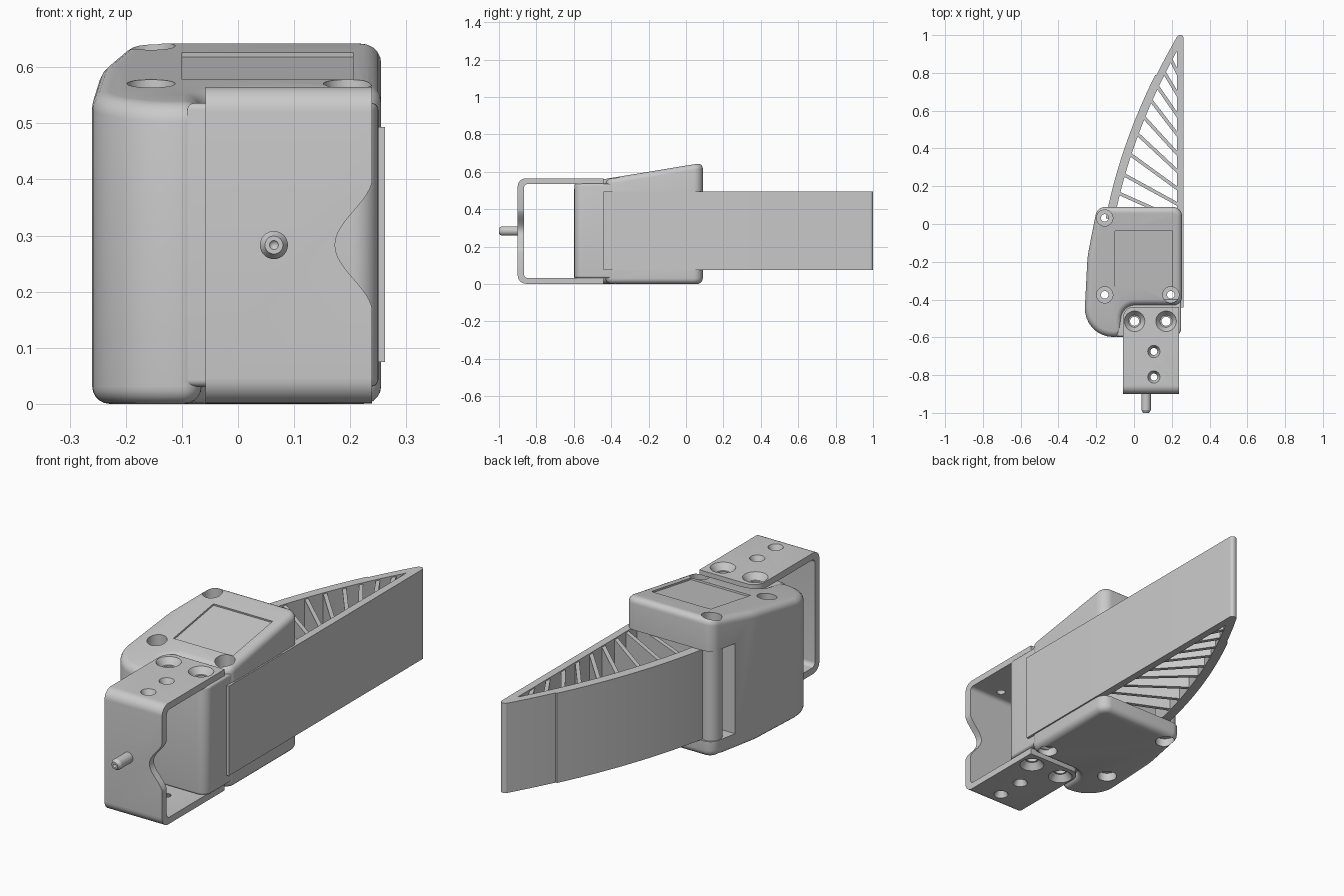
import bpy, bmesh, math
from mathutils import Vector

if "Cube" in bpy.data.objects:
    bpy.data.objects.remove(bpy.data.objects["Cube"])

grey = bpy.data.materials.new("plain grey")
grey.use_nodes = True
COLOUR = (0.59, 0.59, 0.59, 1)
grey.diffuse_color = COLOUR
grey.node_tree.nodes["Principled BSDF"].inputs["Base Color"].default_value = COLOUR


def rounded(corners, steps=8):
    """Polygon from (x, y, radius) corners, each replaced by an arc."""
    out = []
    for i, (x, y, r) in enumerate(corners):
        p = Vector((x, y))
        if not r:
            out.append(p)
            continue
        a = (Vector(corners[i - 1][:2]) - p).normalized()
        b = (Vector(corners[(i + 1) % len(corners)][:2]) - p).normalized()
        half = a.angle(b) / 2
        centre = p + (a + b).normalized() * r / math.sin(half)
        start = p + a * r / math.tan(half) - centre
        end = p + b * r / math.tan(half) - centre
        sweep = start.angle_signed(end)
        for k in range(steps + 1):
            t = -sweep * k / steps
            c, s = math.cos(t), math.sin(t)
            out.append(centre + Vector((start.x * c - start.y * s, start.x * s + start.y * c)))
    return out


def inset(pts, d):
    """Move a counter-clockwise outline inwards by d."""
    out = []
    for i, p in enumerate(pts):
        e = (p - pts[i - 1]).normalized()
        f = (pts[(i + 1) % len(pts)] - p).normalized()
        n = Vector((-e.y - f.y, e.x + f.x)).normalized()
        out.append(p + n * d / n.dot(Vector((-e.y, e.x))))
    return out


def make(name, bm):
    bmesh.ops.recalc_face_normals(bm, faces=bm.faces)
    if bm.calc_volume(signed=True) < 0:
        bmesh.ops.reverse_faces(bm, faces=bm.faces)
    mesh = bpy.data.meshes.new(name)
    bm.to_mesh(mesh)
    bm.free()
    mesh.materials.append(grey)
    obj = bpy.data.objects.new(name, mesh)
    bpy.context.collection.objects.link(obj)
    return obj


def loft(name, rings):
    """Closed solid through a stack of equal-sized point rings."""
    bm = bmesh.new()
    rows = [[bm.verts.new(p) for p in ring] for ring in rings]
    bm.faces.new(rows[0])
    bm.faces.new(rows[-1])
    for lo, hi in zip(rows, rows[1:]):
        for i in range(len(lo)):
            bm.faces.new((lo[i - 1], lo[i], hi[i], hi[i - 1]))
    return make(name, bm)


def prism(name, pts, low, high, place=lambda a, b, h: (a, b, h)):
    return loft(name, [[place(p[0], p[1], h) for p in pts] for h in (low, high)])


def pillow(name, pts, low, top, w, steps=5):
    """Upright solid with filleted bottom and top rims; top is a height rule."""
    arc = [math.pi / 2 * k / steps for k in range(steps + 1)]
    rings = []
    for t in arc:
        rings.append([(p.x, p.y, low + w * (1 - math.sin(t)))
                      for p in inset(pts, w * (1 - math.cos(t)))])
    rings.reverse()
    rings = rings[::-1] if rings[0][0][2] > rings[-1][0][2] else rings
    for t in arc:
        rings.append([(p.x, p.y, top(p) - w * (1 - math.sin(t)))
                      for p in inset(pts, w * (1 - math.cos(t)))])
    return loft(name, rings)


def box(name, x0, x1, y0, y1, z0, z1):
    return prism(name, [(x0, y0), (x1, y0), (x1, y1), (x0, y1)], z0, z1)


def cone(name, x, y, z0, z1, r0, r1):
    bm = bmesh.new()
    bmesh.ops.create_cone(bm, cap_ends=True, segments=32, radius1=r0, radius2=r1, depth=z1 - z0)
    bmesh.ops.translate(bm, verts=bm.verts, vec=(x, y, (z0 + z1) / 2))
    return make(name, bm)


def cut(obj, *cutters, operation="DIFFERENCE"):
    bpy.context.view_layer.objects.active = obj
    for c in cutters:
        mod = obj.modifiers.new("cut", "BOOLEAN")
        mod.operation, mod.object = operation, c
        # Take the first solver that keeps the body whole
        for solver in ("EXACT", "MANIFOLD"):
            mod.solver = solver
            done = obj.evaluated_get(bpy.context.evaluated_depsgraph_get())
            if len(done.data.polygons) > len(obj.data.polygons) / 2:
                bpy.ops.object.modifier_apply(modifier=mod.name)
                break
        else:
            obj.modifiers.remove(mod)
        bpy.data.objects.remove(c)


def top_height(p):
    return 0.56 + 0.165 * (p[1] + 0.44)


# Main housing with sloping top and a front corner left out for the bracket
outline = rounded([(-0.195, 0.09, 0.05), (-0.246, -0.17, 0.5), (-0.268, -0.598, 0.15),
                   (-0.065, -0.598, 0.036), (-0.065, -0.43, 0.07), (0.255, -0.43, 0.045),
                   (0.255, 0.09, 0.05)])
lower = 0.0
W = 0.031
arc = [math.pi / 2 * k / 5 for k in range(6)]


def rim(pts, height, w, sign):
    """Fillet rings running from the side wall to the flat cap."""
    return [[(p.x, p.y, height(p) + sign * w * (1 - math.sin(t)))
             for p in inset(pts, w * (1 - math.cos(t)))] for t in arc]


housing = loft("housing", rim(outline, lambda p: lower, W, 1)[::-1]
               + rim(outline, top_height, W, -1))

# Rear pocket for the blade, shallow top panel and screw holes
cut(housing, box("pocket_cutter", -0.4, 0.4, -0.045, 0.2, 0.075, 0.495))
panel = box("panel_cutter", -0.1525, 0.1525, -0.149, 0.149, -0.008, 0.05)
panel.rotation_euler.x = math.atan(0.165)
panel.location = (0.0525, -0.185, top_height((0, -0.185)))
cut(housing, panel)
for x, y in ((-0.155, 0.032), (-0.155, -0.375), (0.195, -0.375)):
    floor = top_height((x, y)) - 0.05
    cut(housing, cone("hole", x, y, floor, 0.8, 0.043, 0.043),
        cone("hole", x, y, -0.1, 0.04, 0.043, 0.043),
        cone("hole", x, y, -0.2, 0.9, 0.02, 0.02))

# Lower block held between the bracket arms
block_plan = rounded([(-0.09, -0.597, 0), (0.25, -0.597, 0.045), (0.25, -0.4, 0), (-0.09, -0.4, 0)])
block = loft("bracket_block", rim(block_plan, lambda p: 0.031, 0.012, 1)[::-1]
             + rim(block_plan, lambda p: 0.536, 0.012, -1))

# U-shaped bracket
T, B, F, R = 0.565, 0.001, -0.9, -0.44
u_shape = rounded([(R, T, 0), (F, T, 0.045), (F, B, 0.045), (R, B, 0), (R, 0.032, 0),
                   (F + 0.034, 0.032, 0.02), (F + 0.034, T - 0.031, 0.02), (R, T - 0.031, 0)])
bracket = prism("bracket", u_shape, -0.058, 0.239, lambda y, z, x: (x, y, z))
plan = rounded([(-0.1, -1, 0), (0.3, -1, 0), (0.3, R + 0.003, 0), (-0.058, R + 0.003, 0.06),
                (-0.058, -0.6, 0), (-0.1, -0.6, 0)])
cut(bracket, prism("plan_cutter", plan, -0.1, 0.7), operation="INTERSECT")

# Bell-shaped side notch in the bracket front
bell = [(0.24 - 0.067 * (0.5 + 0.5 * math.cos(math.pi * k / 16)), 0.283 + 0.122 * k / 16)
        for k in range(-16, 17)]
bell += [(0.3, 0.405), (0.3, 0.161)]
cut(bracket, prism("notch_cutter", bell, -0.95, -0.8, lambda x, z, y: (x, y, z)))

# Countersunk holes through both bracket arms
for x, y, r in ((0.003, -0.515, 0.055), (0.17, -0.515, 0.055),
                (0.105, -0.675, 0.033), (0.105, -0.81, 0.033)):
    cut(bracket, cone("hole", x, y, 0.53, T + 0.001, r * 0.5, r),
        cone("hole", x, y, 0, 0.036, r, r * 0.5))
    if r > 0.05:
        cut(block, cone("hole", x, y, 0, 0.6, 0.024, 0.024))

# Front pin with chamfered, dimpled tip
bm = bmesh.new()
profile = [(0, -0.87), (0.025, -0.87), (0.025, -0.985), (0.016, -1), (0.008, -1), (0, -0.99)]
verts = [bm.verts.new((r, y, 0)) for r, y in profile]
edges = [bm.edges.new(pair) for pair in zip(verts, verts[1:])]
bmesh.ops.spin(bm, geom=verts + edges, cent=(0, 0, 0), axis=(0, 1, 0),
               angle=math.tau, steps=32, use_duplicate=False)
bmesh.ops.remove_doubles(bm, verts=bm.verts, dist=0.0001)
pin = make("pin", bm)
pin.location = (0.064, 0, 0.283)

# Flexible finger: straight side
LOW, HIGH = 0.075, 0.493
prism("finger_plate", rounded([(0.227, -0.442, 0), (0.262, -0.442, 0),
      (0.262, 1, 0.016), (0.227, 1, 0.016)]), LOW, HIGH)


def curve_x(y):
    t = (y - 0.09) / 0.9
    return -0.13 + 0.195 * t + 0.162 * t * t


def strip(name, y0, y1, outward, steps):
    ys = [y0 + (y1 - y0) * k / steps for k in range(steps + 1)]
    outer = [(curve_x(y) - outward, y) for y in ys]
    inner = [(min(curve_x(y) + 0.038, 0.25), y - 0.008) for y in reversed(ys)]
    return prism(name, outer + inner, LOW, HIGH)


# Curved side with a small step near the tip
strip("finger_curve", 0.03, 0.79, 0.007, 24)
strip("finger_tip", 0.77, 0.99, 0, 8)

# Slanted ribs between the two sides
ribs = ((0.17, 0.02), (0.27, 0.10), (0.38, 0.18), (0.49, 0.27), (0.58, 0.36),
        (0.67, 0.46), (0.745, 0.56), (0.82, 0.67), (0.89, 0.78))
for left_y, right_y in ribs:
    a, b = Vector((curve_x(left_y) + 0.015, left_y)), Vector((0.24, right_y))
    side = (b - a).orthogonal().normalized() * 0.009
    prism("finger_rib", [a + side, b + side, b - side, a - side], LOW + 0.006, HIGH - 0.006)

# Hinge column at the rear corner
hinge = cone("hinge_column", -0.155, 0.035, 0.07, 0.5, 0.047, 0.047)
cut(hinge, cone("hole", -0.155, 0.032, 0, 0.6, 0.02, 0.02))

# Smooth shading with sharp edges kept
for obj in bpy.context.scene.objects:
    obj.select_set(obj.type == "MESH" and grey.name in obj.data.materials)
bpy.context.view_layer.objects.active = housing
bpy.ops.object.shade_smooth_by_angle(angle=math.radians(30))
